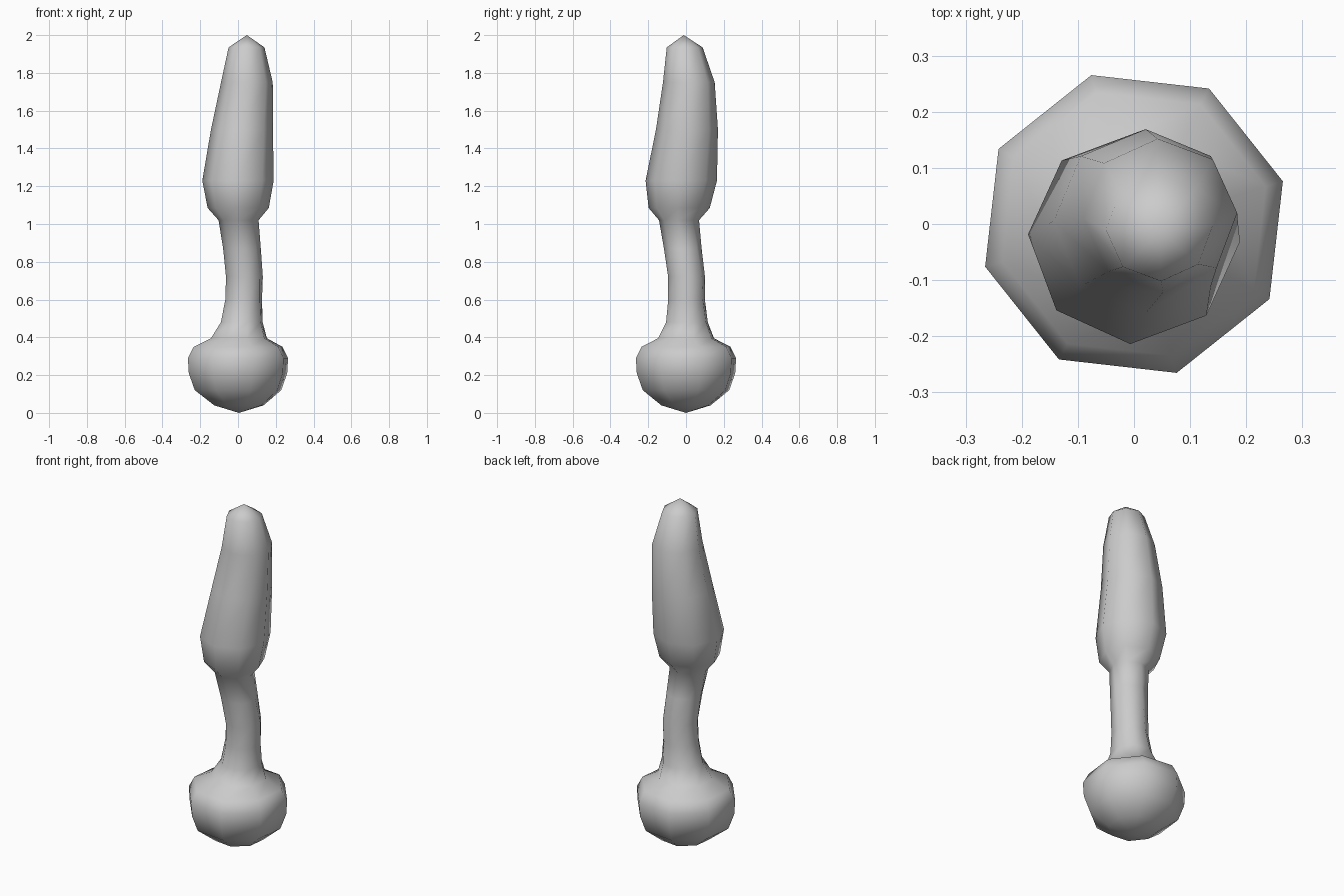
import bpy, bmesh
from math import sin, cos, radians

if "Cube" in bpy.data.objects:
    bpy.data.objects.remove(bpy.data.objects["Cube"])

SIDES = 8


def loft(name, rings, bottom=None, top=None):
    """Skin octagonal rings (z, cx, cy, radius, phase); close the ends with a point or a cap."""
    bm = bmesh.new()
    loops = []
    for z, cx, cy, r, phase in rings:
        angles = [radians(phase + 360 * i / SIDES) for i in range(SIDES)]
        loops.append([bm.verts.new((cx + r * cos(a), cy + r * sin(a), z)) for a in angles])
    for a, b in zip(loops, loops[1:]):
        for i in range(SIDES):
            j = (i + 1) % SIDES
            bm.faces.new((a[i], a[j], b[j], b[i]))
    for loop, tip in ((loops[0], bottom), (loops[-1], top)):
        if tip is None:
            bm.faces.new(loop)
        else:
            p = bm.verts.new(tip)
            for i in range(SIDES):
                bm.faces.new((loop[i], loop[(i + 1) % SIDES], p))
    bmesh.ops.recalc_face_normals(bm, faces=bm.faces)
    mesh = bpy.data.meshes.new(name)
    bm.to_mesh(mesh)
    bm.free()
    obj = bpy.data.objects.new(name, mesh)
    bpy.context.collection.objects.link(obj)
    bpy.ops.object.select_all(action='DESELECT')
    obj.select_set(True)
    bpy.context.view_layer.objects.active = obj
    bpy.ops.object.shade_smooth_by_angle(angle=radians(65))
    return obj


# One continuous skin: rounded bulb, bent neck, leaning tapered head
loft("bulb_neck_and_head", [
    # bulb
    (0.04, 0.005, 0.0, 0.136, 16),
    (0.12, 0.0, 0.0, 0.238, 16),
    (0.21, 0.0, 0.0, 0.271, 16),
    (0.29, 0.0, 0.0, 0.276, 16),
    (0.35, 0.0, 0.0, 0.244, 16),
    # neck
    (0.395, 0.005, 0.0, 0.154, 16),
    (0.48, 0.02, 0.005, 0.115, 16),
    (0.60, 0.03, 0.003, 0.100, 14),
    (0.72, 0.034, 0.003, 0.099, 10),
    (0.87, 0.021, -0.017, 0.100, 4),
    (1.02, 0.003, -0.037, 0.106, -2),
    # head
    (1.085, 0.001, -0.036, 0.162, -2),
    (1.23, 0.0, -0.025, 0.189, -2),
    (1.50, 0.021, 0.005, 0.164, 0),
    (1.75, 0.047, 0.015, 0.137, 2),
    (1.935, 0.045, -0.007, 0.095, 2),
], bottom=(0.005, 0.0, 0.0), top=(0.047, -0.012, 2.0))
